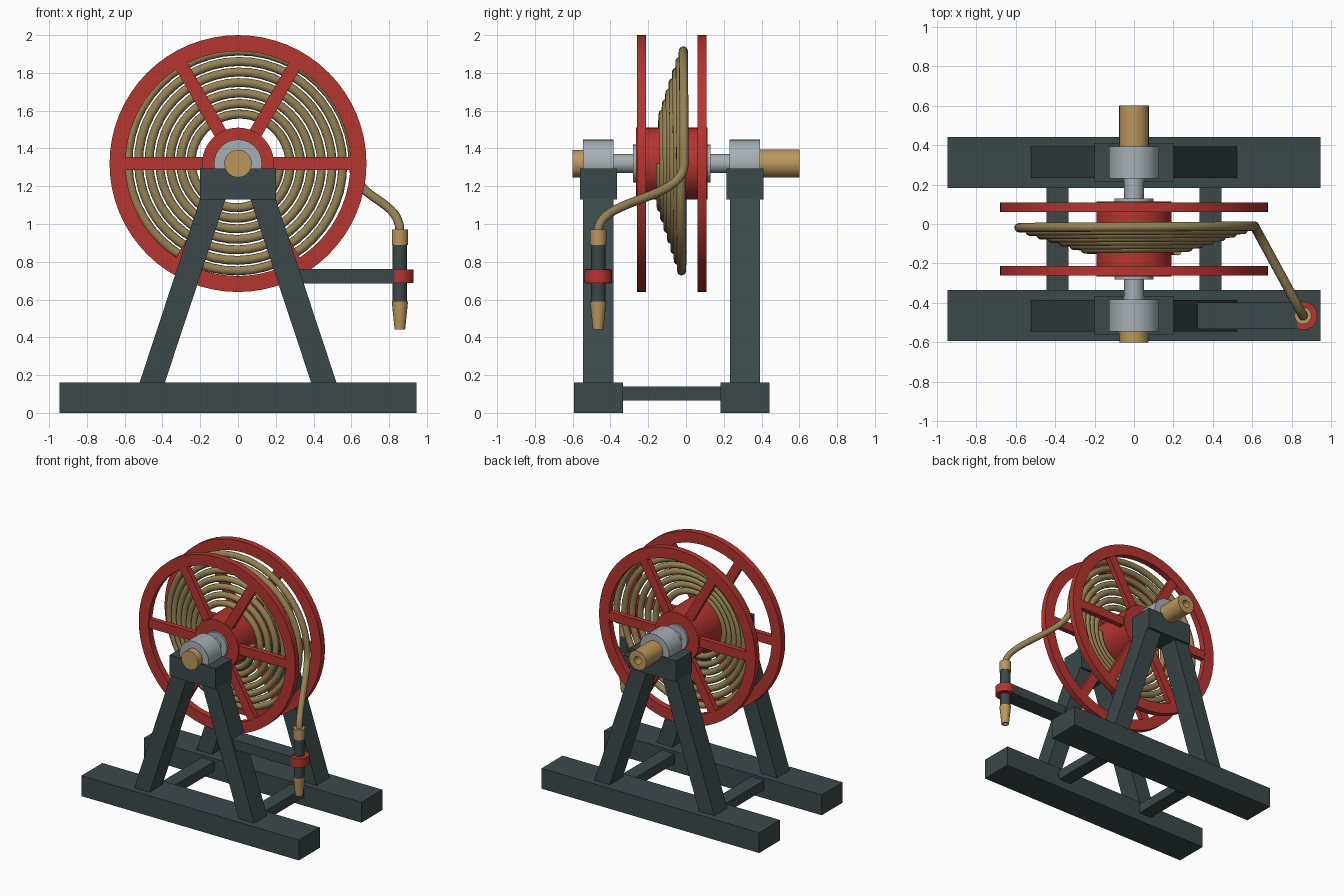
import bpy, bmesh
from math import cos, sin, pi, radians
from mathutils import Vector, Matrix

if "Cube" in bpy.data.objects:
    bpy.data.objects.remove(bpy.data.objects["Cube"])

YC, ZC = -0.076, 1.32          # middle of the frame, axle height
NX, NY = 0.857, -0.465         # nozzle position


def material(name, rgb):
    m = bpy.data.materials.new(name)
    m.diffuse_color = (*rgb, 1)
    m.use_nodes = True
    m.node_tree.nodes["Principled BSDF"].inputs["Base Color"].default_value = m.diffuse_color
    return m


RED = material("red_paint", (0.46, 0.035, 0.03))
DARK = material("dark_paint", (0.045, 0.065, 0.068))
BRASS = material("brass", (0.5, 0.31, 0.11))
STEEL = material("steel", (0.38, 0.43, 0.46))
HOSE = material("hose_rubber", (0.30, 0.225, 0.09))


def finish(name, bm, mat, smooth=False):
    bmesh.ops.remove_doubles(bm, verts=bm.verts, dist=1e-5)
    bmesh.ops.recalc_face_normals(bm, faces=bm.faces)
    me = bpy.data.meshes.new(name)
    bm.to_mesh(me)
    bm.free()
    ob = bpy.data.objects.new(name, me)
    bpy.context.collection.objects.link(ob)
    me.materials.append(mat)
    if smooth:
        select(ob)
        bpy.ops.object.shade_smooth_by_angle(angle=radians(35))
    return ob


def select(ob):
    bpy.ops.object.select_all(action='DESELECT')
    ob.select_set(True)
    bpy.context.view_layer.objects.active = ob


def box(name, x, y, z, mat):
    bm = bmesh.new()
    size = [b - a for a, b in (x, y, z)]
    mid = [(a + b) / 2 for a, b in (x, y, z)]
    bmesh.ops.create_cube(bm, size=1, matrix=Matrix.Translation(mid) @ Matrix.Diagonal((*size, 1)))
    return finish(name, bm, mat)


def prism(name, pts, y0, y1, mat):
    """Extrude an xz outline along y."""
    bm = bmesh.new()
    f = bm.faces.new([bm.verts.new((x, y0, z)) for x, z in pts])
    out = bmesh.ops.extrude_face_region(bm, geom=[f])["geom"]
    bmesh.ops.translate(bm, vec=(0, y1 - y0, 0), verts=[v for v in out if isinstance(v, bmesh.types.BMVert)])
    return finish(name, bm, mat)


def lathe(name, profile, axis, mat, seg=32, closed=False):
    """Revolve (radius, height) points about the axle ('Y') or the nozzle line ('Z')."""
    bm = bmesh.new()
    rings = []
    for i in range(seg):
        c, s = cos(2 * pi * i / seg), sin(2 * pi * i / seg)
        rings.append([bm.verts.new((r * c, h, ZC + r * s) if axis == 'Y' else (NX + r * c, NY + r * s, h))
                      for r, h in profile])
    n = len(profile)
    for i in range(seg):
        a, b = rings[i], rings[(i + 1) % seg]
        for j in range(n if closed else n - 1):
            k = (j + 1) % n
            bm.faces.new((a[j], a[k], b[k], b[j]))
    return finish(name, bm, mat, True)


def cyl(name, r, h0, h1, axis, mat, seg=32):
    return lathe(name, [(0, h0), (r, h0), (r, h1), (0, h1)], axis, mat, seg)


def tube(name, ri, ro, h0, h1, axis, mat, seg=32):
    return lathe(name, [(ri, h0), (ro, h0), (ro, h1), (ri, h1)], axis, mat, seg, True)


# Two frames: base rail, A legs, bearing block, bearing, flange wheel
for side, s in (("front", -1), ("back", 1)):
    y = YC + s * 0.388
    box(side + "_base_rail", (-0.945, 0.945), (y - 0.13, y + 0.13), (0, 0.16), DARK)
    for lr, m in (("left", -1), ("right", 1)):
        leg = [(0.523, 0.155), (0.389, 0.155), (0.043, 1.2), (0.178, 1.2)]
        prism(f"{side}_{lr}_leg", [(m * a, b) for a, b in leg], y - 0.08, y + 0.08, DARK)
    box(side + "_bearing_block", (-0.2, 0.2), (y - 0.098, y + 0.098), (1.13, 1.295), DARK)
    cyl(side + "_bearing", 0.127, y - 0.081, y + 0.081, 'Y', STEEL)
    yc = YC + s * 0.197
    cyl(side + "_collar", 0.1, yc - 0.008, yc + 0.008, 'Y', STEEL)
    # Flange rim and spokes
    yf = YC + s * 0.16
    tube(side + "_flange_rim", 0.595, 0.68, yf - 0.024, yf + 0.024, 'Y', RED, 64)
    for i in range(6):
        a = i * pi / 3
        d, p = Vector((cos(a), sin(a))), Vector((-sin(a), cos(a))) * 0.035
        o = Vector((0, ZC))
        quad = [o + d * 0.17 - p, o + d * 0.61 - p, o + d * 0.61 + p, o + d * 0.17 + p]
        prism(f"{side}_spoke_{i + 1}", quad, yf - 0.02, yf + 0.02, RED)

# Cross bars between the base rails
for lr, m in (("left", -1), ("right", 1)):
    box(lr + "_cross_bar", (m * 0.388 - 0.056, m * 0.388 + 0.056), (-0.4, 0.25), (0.065, 0.14), DARK)

# Drum, axle and brass axle ends
cyl("drum", 0.19, YC - 0.19, YC + 0.19, 'Y', RED, 48)
cyl("axle", 0.05, -0.56, 0.42, 'Y', STEEL)
cyl("front_axle_cap", 0.073, -0.6, -0.54, 'Y', BRASS)
lathe("water_inlet", [(0, 0.38), (0.075, 0.38), (0.075, 0.6), (0.03, 0.6), (0.03, 0.5), (0, 0.5)], 'Y', BRASS)

# Hose: flat spiral winding outward, then a drop to the nozzle
turns, steps = 7, 48
path = []
for i in range(turns * steps + 1):
    t = i / (turns * steps)
    a, r = -2 * pi * turns * t, 0.22 + 0.39 * t
    path.append(Vector((r * cos(a), -0.135 + 0.125 * t, ZC + r * sin(a))))
p0, p3 = path[-1].copy(), Vector((NX, NY, 0.96))
p1, p2 = Vector((p0.x, p0.y, 1.12)), Vector((NX, NY, 1.14))
for i in range(1, 25):
    t = i / 24
    u = 1 - t
    path.append(p0 * u**3 + p1 * 3 * u * u * t + p2 * 3 * u * t * t + p3 * t**3)
cu = bpy.data.curves.new("hose", 'CURVE')
cu.dimensions = '3D'
cu.bevel_depth, cu.bevel_resolution, cu.use_fill_caps = 0.024, 4, True
sp = cu.splines.new('POLY')
sp.points.add(len(path) - 1)
for pt, co in zip(sp.points, path):
    pt.co = (*co, 1)
hose = bpy.data.objects.new("hose", cu)
bpy.context.collection.objects.link(hose)
cu.materials.append(HOSE)
select(hose)
bpy.ops.object.convert(target='MESH')
bpy.ops.object.shade_smooth_by_angle(angle=radians(40))

# Nozzle and its holder
cyl("nozzle_ferrule", 0.043, 0.89, 0.97, 'Z', BRASS, 24)
cyl("nozzle_grip", 0.038, 0.58, 0.895, 'Z', DARK, 24)
lathe("nozzle_tip", [(0, 0.59), (0.043, 0.59), (0.028, 0.442), (0.016, 0.442), (0.016, 0.5), (0, 0.5)],
      'Z', BRASS, 24)
tube("holder_ring", 0.036, 0.072, 0.688, 0.758, 'Z', RED)
box("holder_arm", (0.32, 0.828), (NY - 0.066, NY + 0.066), (0.684, 0.761), DARK)
